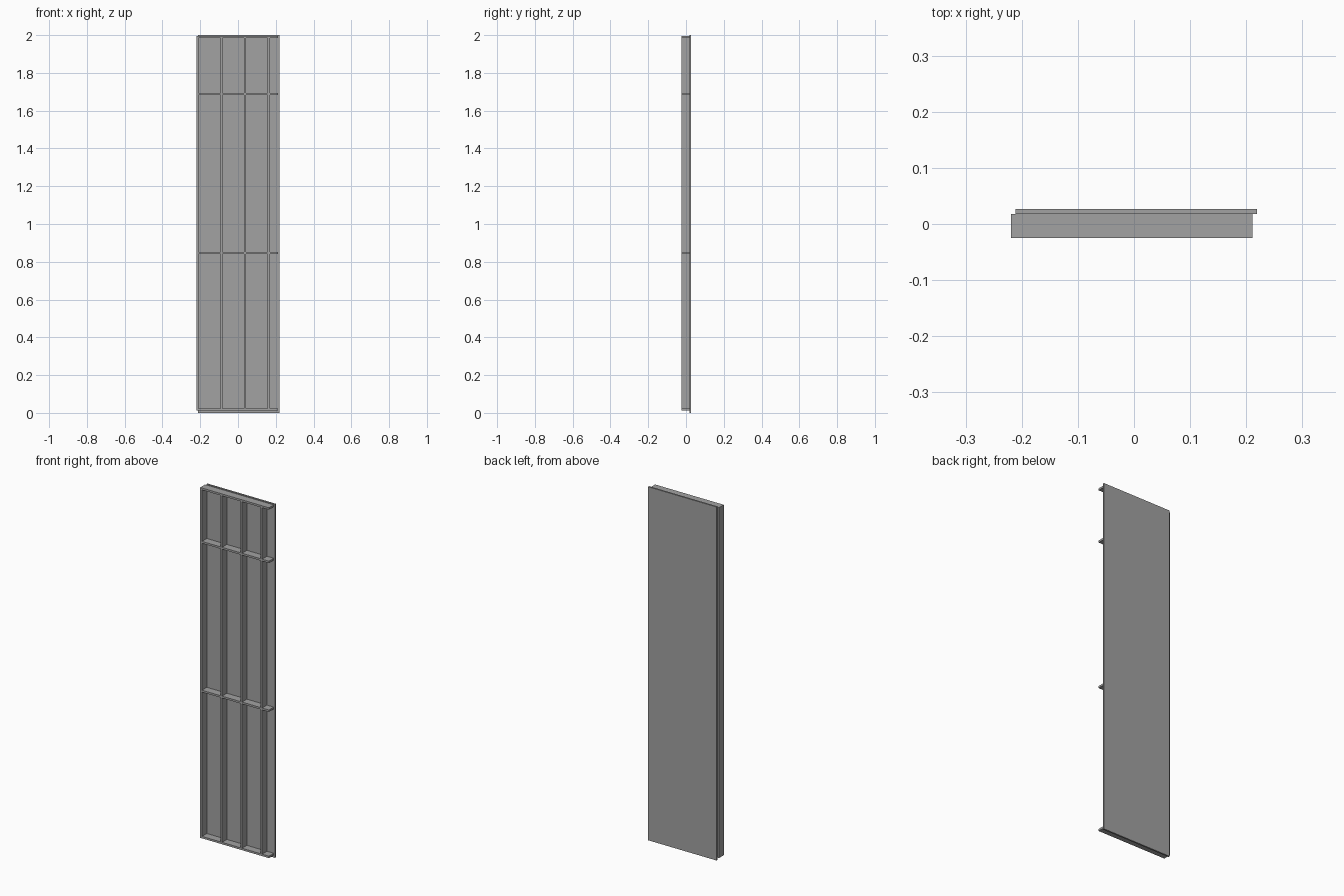
import bpy

# Remove the default object only
cube = bpy.data.objects.get("Cube")
if cube:
    bpy.data.objects.remove(cube, do_unlink=True)

# One plain grey for every part
GREY = (0.36, 0.36, 0.36, 1.0)
grey = bpy.data.materials.new("plain_grey")
grey.use_nodes = True
grey.diffuse_color = GREY
grey.node_tree.nodes["Principled BSDF"].inputs["Base Color"].default_value = GREY


def box(name, low, high):
    """Axis-aligned box between two corners."""
    centre = [(a + b) / 2 for a, b in zip(low, high)]
    bpy.ops.mesh.primitive_cube_add(size=1, location=centre)
    ob = bpy.context.object
    ob.name = name
    ob.scale = [b - a for a, b in zip(low, high)]
    bpy.ops.object.transform_apply(location=False, rotation=False, scale=True)
    ob.data.materials.append(grey)
    return ob


FRONT, BACK, SHEET_BACK = -0.025, 0.018, 0.027   # depths
LEFT, RIGHT = -0.219, 0.211                      # frame ends
BOTTOM, TOP = 0.013, 1.995                       # frame heights
T = 0.011                                        # timber thickness
SHIFT = 0.008                                    # sideways lap of the sheet

# Sheathing board, offset sideways so that panels overlap
box("backing_sheet", (LEFT + SHIFT, BACK, 0), (RIGHT + SHIFT, SHEET_BACK, 2))

# Full-width rails, open past the last stud
rails = {"bottom_rail": BOTTOM, "lower_rail": 0.84,
         "upper_rail": 1.682, "top_rail": TOP - T}
for name, z in rails.items():
    box(name, (LEFT, FRONT, z), (RIGHT, BACK, z + T))

# Studs at even spacing, cut to fit between the rails
levels = list(rails.values())
for i in range(4):
    x = LEFT + i * 0.1255
    for j, (low, high) in enumerate(zip(levels, levels[1:])):
        box(f"stud_{i + 1}_{j + 1}", (x, FRONT, low + T), (x + T, BACK, high))
